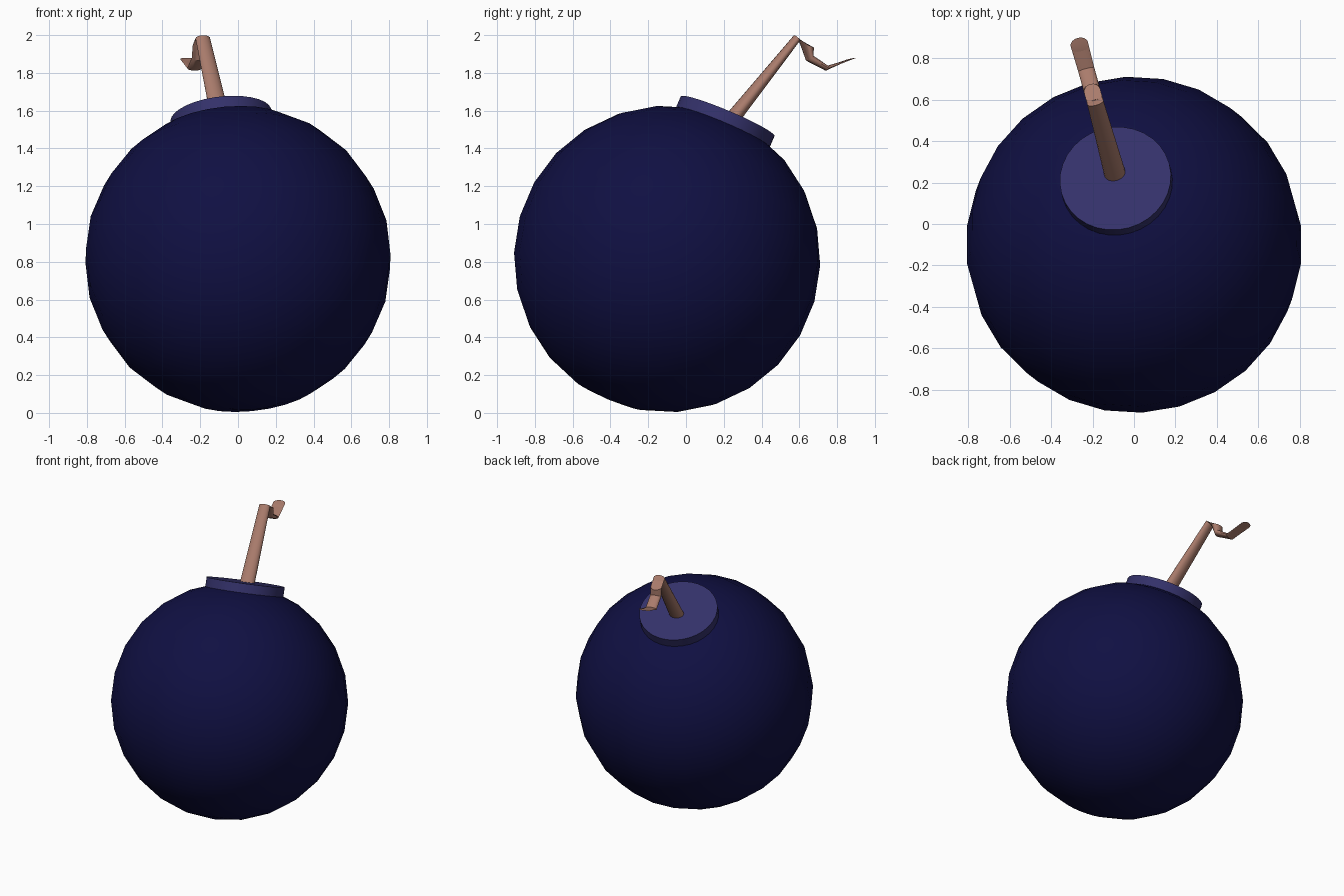
import bpy, bmesh, math
from mathutils import Vector, Matrix

if "Cube" in bpy.data.objects:
    bpy.data.objects.remove(bpy.data.objects["Cube"])

CENTER = Vector((0, -0.10, 0.815))
AXIS = Vector((-0.09, 0.32, 0.755)).normalized()
TILT = AXIS.to_track_quat('Z', 'Y').to_matrix().to_4x4()


def material(name, rgb):
    m = bpy.data.materials.new(name)
    m.diffuse_color = (*rgb, 1)
    m.use_nodes = True
    m.node_tree.nodes["Principled BSDF"].inputs["Base Color"].default_value = m.diffuse_color
    return m


def make(name, bm, mat, angle):
    bmesh.ops.recalc_face_normals(bm, faces=bm.faces)
    me = bpy.data.meshes.new(name)
    bm.to_mesh(me)
    bm.free()
    me.materials.append(mat)
    ob = bpy.data.objects.new(name, me)
    bpy.context.collection.objects.link(ob)
    bpy.ops.object.select_all(action='DESELECT')
    ob.select_set(True)
    bpy.context.view_layer.objects.active = ob
    bpy.ops.object.shade_smooth_by_angle(angle=math.radians(angle))
    return ob


navy = material("dark navy", (0.005, 0.005, 0.055))
slate = material("slate blue", (0.034, 0.031, 0.145))
brown = material("fuse brown", (0.40, 0.20, 0.15))

# Round body, poles lined up with the cap
bm = bmesh.new()
bmesh.ops.create_uvsphere(bm, u_segments=26, v_segments=13, radius=0.812,
                          matrix=Matrix.Translation(CENTER) @ TILT)
make("body", bm, navy, 40)

# Flat cap disc
bm = bmesh.new()
bmesh.ops.create_cone(bm, cap_ends=True, segments=32, radius1=0.27, radius2=0.27,
                      depth=0.085,
                      matrix=Matrix.Translation(CENTER + AXIS * 0.7825) @ TILT)
make("cap", bm, slate, 40)

# Fuse: (y, z) centre, half width, (y, z) half thickness of each section
sections = [
    (0.235, 1.545, 0.052, 0.034, -0.020),
    (0.586, 1.983, 0.040, 0.013, -0.016),
    (0.640, 1.945, 0.040, 0.036, -0.012),
    (0.655, 1.878, 0.040, 0.017, 0.014),
    (0.745, 1.825, 0.040, 0.005, 0.013),
    (0.868, 1.872, 0.043, 0.030, 0.008),
]
SIDES = 16
side = Vector((0.965, 0.26, 0))
bm = bmesh.new()
rings = []
for y, z, w, ty, tz in sections:
    c = Vector((-0.09 - 0.275 * (y - 0.235), y, z))
    thick = Vector((-0.27 * ty, ty, tz))
    rings.append([bm.verts.new(c + side * w * math.cos(a) + thick * math.sin(a))
                  for a in (2 * math.pi * i / SIDES for i in range(SIDES))])
for r, s in zip(rings, rings[1:]):
    for i in range(SIDES):
        j = (i + 1) % SIDES
        bm.faces.new((r[i], r[j], s[j], s[i]))
bm.faces.new(rings[0])
bm.faces.new(rings[-1])
make("fuse", bm, brown, 40)
